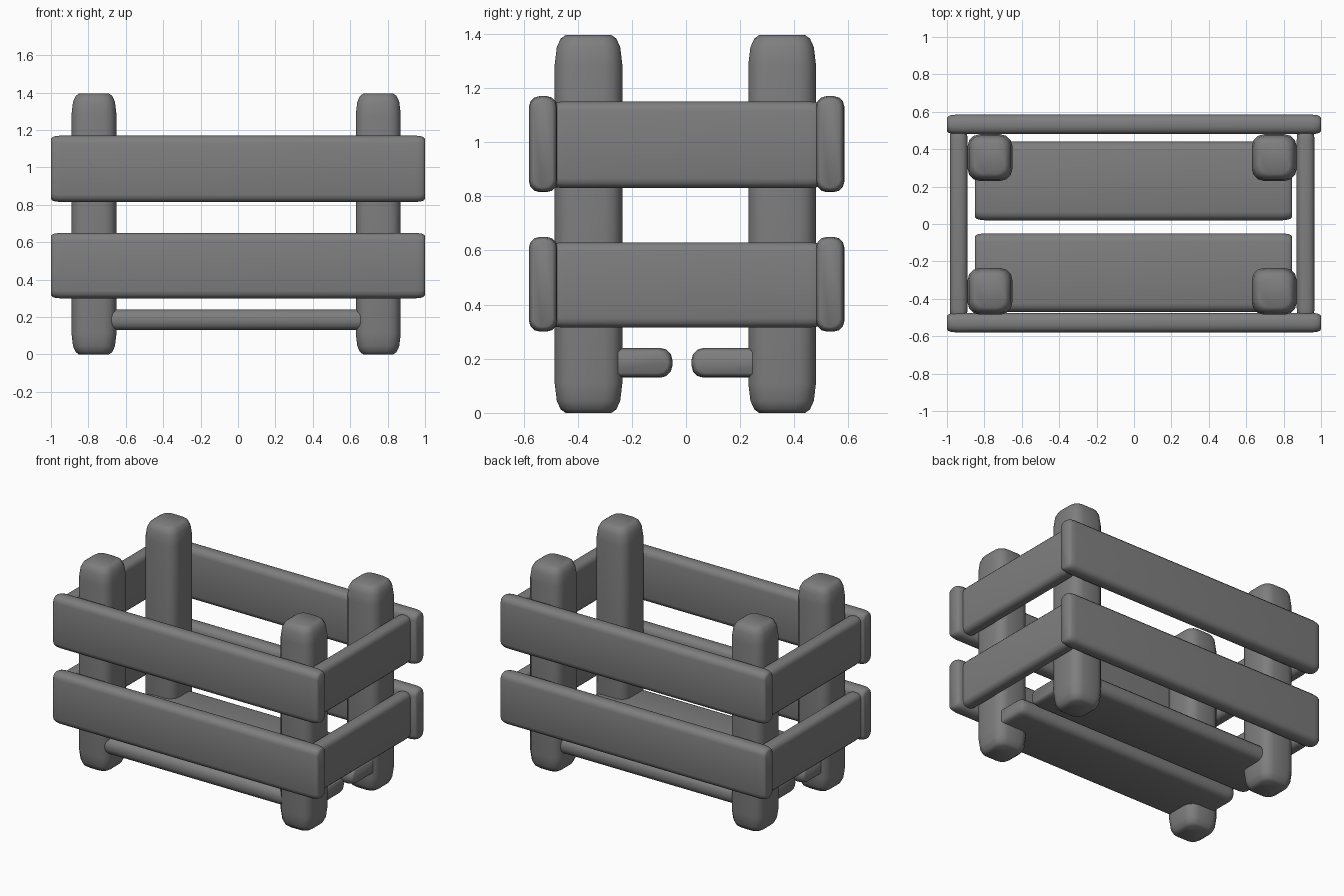
import bpy, bmesh, math
from mathutils import Vector

cube = bpy.data.objects.get("Cube")
if cube:
    bpy.data.objects.remove(cube, do_unlink=True)

wood = bpy.data.materials.new("dark grey wood")
wood.use_nodes = True
GREY = (0.21, 0.21, 0.21, 1)
wood.diffuse_color = GREY
bsdf = wood.node_tree.nodes["Principled BSDF"]
bsdf.inputs["Base Color"].default_value = GREY
bsdf.inputs["Roughness"].default_value = 0.8


def outline(half_u, half_v, radius, steps=3):
    """Rounded rectangle as a list of 2D points."""
    pts = []
    for k, (su, sv) in enumerate([(1, 1), (-1, 1), (-1, -1), (1, -1)]):
        for i in range(steps + 1):
            a = math.pi / 2 * (k + i / steps)
            pts.append((su * (half_u - radius) + radius * math.cos(a),
                        sv * (half_v - radius) + radius * math.sin(a)))
    return pts


def beam(name, low, high, axis, radius, end_length, end_inset):
    """Rounded timber along an axis, narrowing softly at both ends."""
    low, high = Vector(low), Vector(high)
    mid, half = (low + high) / 2, (high - low) / 2
    u, v = (axis + 1) % 3, (axis + 2) % 3
    # Position along the end and how far the section shrinks there
    ends = [(0, 1), (0.12, 0.55), (0.4, 0.2), (1, 0)]
    stations = [(-half[axis] + t * end_length, s * end_inset) for t, s in ends]
    stations += [(-p, s) for p, s in reversed(stations)]
    bm = bmesh.new()
    rings = []
    for pos, inset in stations:
        ring = []
        for a, b in outline(half[u] - inset, half[v] - inset, max(radius - inset / 2, 0.01)):
            co = mid.copy()
            co[axis] += pos
            co[u] += a
            co[v] += b
            ring.append(bm.verts.new(co))
        rings.append(ring)
    n = len(rings[0])
    for r0, r1 in zip(rings, rings[1:]):
        for i in range(n):
            j = (i + 1) % n
            bm.faces.new((r0[i], r0[j], r1[j], r1[i]))
    bm.faces.new(rings[0][::-1])
    bm.faces.new(rings[-1])
    bmesh.ops.recalc_face_normals(bm, faces=bm.faces)
    mesh = bpy.data.meshes.new(name)
    bm.to_mesh(mesh)
    bm.free()
    mesh.materials.append(wood)
    obj = bpy.data.objects.new(name, mesh)
    bpy.context.collection.objects.link(obj)
    bpy.ops.object.select_all(action="DESELECT")
    obj.select_set(True)
    bpy.context.view_layer.objects.active = obj
    bpy.ops.object.shade_smooth_by_angle(angle=math.radians(50))


# Corner posts
for side, x0, x1 in [("right", -0.89, -0.65), ("left", 0.63, 0.87)]:
    for end, y0, y1 in [("front", -0.485, -0.235), ("back", 0.23, 0.48)]:
        beam(f"{end}_{side}_post", (x0, y0, 0), (x1, y1, 1.395), 2, 0.065, 0.11, 0.04)

# Two tiers of wall slats
for tier, z0, z1 in [("lower", 0.3, 0.65), ("upper", 0.815, 1.17)]:
    for end, y0, y1 in [("front", -0.58, -0.475), ("back", 0.48, 0.585)]:
        beam(f"{tier}_{end}_slat", (-1, y0, z0), (1, y1, z1), 0, 0.04, 0.05, 0.017)
    for side, x0, x1 in [("right", -0.985, -0.89), ("left", 0.87, 0.965)]:
        beam(f"{tier}_{side}_slat", (x0, -0.5, z0 + 0.015), (x1, 0.5, z1 - 0.02), 1,
             0.035, 0.05, 0.012)

# Floor planks
for end, y0, y1 in [("front", -0.47, -0.05), ("back", 0.02, 0.44)]:
    beam(f"{end}_floor_plank", (-0.85, y0, 0.13), (0.845, y1, 0.24), 0, 0.045, 0.05, 0.017)
